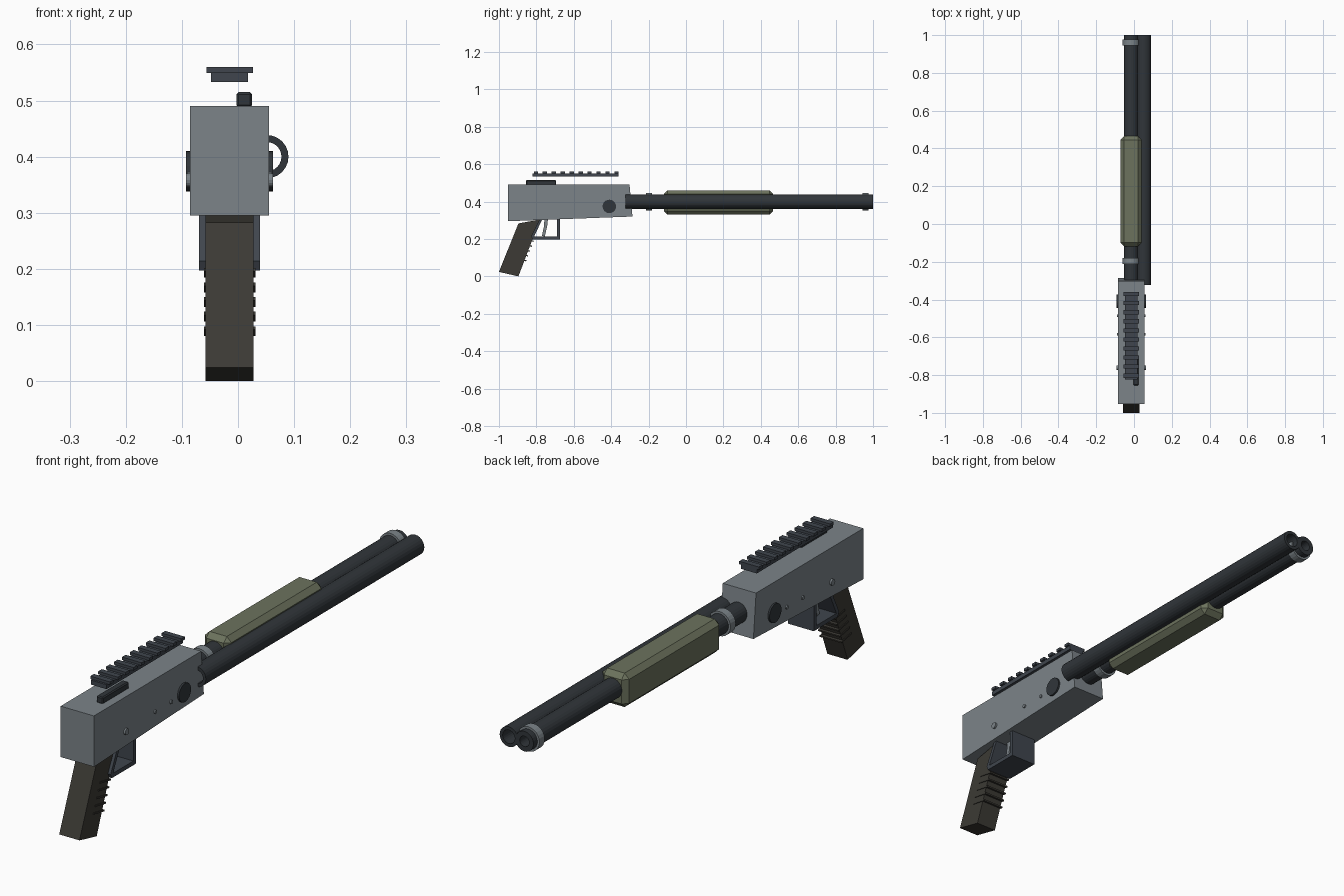
import bpy, bmesh, math
from mathutils import Matrix, Vector

if "Cube" in bpy.data.objects:
    bpy.data.objects.remove(bpy.data.objects["Cube"])

CX = -0.015   # centre plane of the body
BORE_Z = 0.4  # height of both tubes


def material(name, rgb):
    m = bpy.data.materials.new(name)
    m.diffuse_color = (*rgb, 1)
    m.use_nodes = True
    m.node_tree.nodes["Principled BSDF"].inputs["Base Color"].default_value = m.diffuse_color
    return m


STEEL = material("grey_steel", (0.20, 0.23, 0.25))
DARK = material("dark_steel", (0.03, 0.036, 0.042))
RAIL = material("rail_steel", (0.05, 0.06, 0.075))
OLIVE = material("olive", (0.15, 0.17, 0.11))
GRIP = material("dark_grip", (0.045, 0.042, 0.035))


def finish(name, bm, mat, bevel=0):
    bmesh.ops.recalc_face_normals(bm, faces=bm.faces)
    me = bpy.data.meshes.new(name)
    bm.to_mesh(me)
    bm.free()
    me.materials.append(mat)
    ob = bpy.data.objects.new(name, me)
    bpy.context.collection.objects.link(ob)
    if bevel:
        mod = ob.modifiers.new("bevel", 'BEVEL')
        mod.width, mod.segments = bevel, 1
    return ob


def box(name, lo, hi, mat, bevel=0, tilt=0):
    bm = bmesh.new()
    lo, hi = Vector(lo), Vector(hi)
    bmesh.ops.create_cube(bm, size=1, matrix=Matrix.Translation((lo + hi) / 2)
                          @ Matrix.Rotation(tilt, 4, 'X') @ Matrix.Diagonal((*(hi - lo), 1)))
    return finish(name, bm, mat, bevel)


def prism(name, profile, width, mat):
    """Side profile of (y, z) points, extruded evenly about the centre plane."""
    bm = bmesh.new()
    face = bm.faces.new([bm.verts.new((CX - width / 2, y, z)) for y, z in profile])
    out = bmesh.ops.extrude_face_region(bm, geom=[face])
    verts = [v for v in out["geom"] if isinstance(v, bmesh.types.BMVert)]
    bmesh.ops.translate(bm, verts=verts, vec=(width, 0, 0))
    return finish(name, bm, mat)


def tube(name, x, y0, y1, outer, inner, mat, sides=24):
    """Open pipe along y."""
    bm = bmesh.new()
    rings = []
    for r, y in ((outer, y0), (outer, y1), (inner, y1), (inner, y0)):
        rings.append([bm.verts.new((x + r * math.cos(a), y, BORE_Z + r * math.sin(a)))
                      for a in (2 * math.pi * i / sides for i in range(sides))])
    for k in range(4):
        a, b = rings[k], rings[(k + 1) % 4]
        for i in range(sides):
            j = (i + 1) % sides
            bm.faces.new((a[i], a[j], b[j], b[i]))
    return finish(name, bm, mat)


def cross_pin(name, y, z, r, width, mat, sides=20):
    """Cylinder running right through the receiver along x."""
    bm = bmesh.new()
    bmesh.ops.create_cone(bm, cap_ends=True, segments=sides, radius1=r, radius2=r, depth=width,
                          matrix=Matrix.Translation((CX, y, z)) @ Matrix.Rotation(math.pi / 2, 4, 'Y'))
    return finish(name, bm, mat)


# receiver
prism("receiver", [(-0.952, 0.49), (-0.302, 0.49), (-0.286, 0.32), (-0.952, 0.295)], 0.141, STEEL)
cross_pin("pivot_disc", -0.41, 0.374, 0.036, 0.155, DARK, 24)
cross_pin("rear_pin", -0.76, 0.358, 0.012, 0.155, STEEL, 16)
for i, y in enumerate((-0.583, -0.486)):
    cross_pin(f"small_pin_{i}", y, 0.366, 0.007, 0.151, STEEL, 12)

# top catch and raised rail
box("top_catch", (-0.003, -0.855, 0.488), (0.025, -0.695, 0.515), DARK, 0.004)
box("rail_base", (CX - 0.033, -0.822, 0.533), (CX + 0.033, -0.36, 0.55), RAIL)
for i in range(10):
    y = -0.803 + i * 0.048
    box(f"rail_tooth_{i}", (CX - 0.0415, y - 0.011, 0.549), (CX + 0.0415, y + 0.011, 0.56), RAIL)

# barrel, side tube and clamping collars
tube("barrel", CX, -0.32, 1.0, 0.0385, 0.02, DARK)
tube("side_tube", 0.0515, -0.323, 1.0, 0.0385, 0.026, DARK)
for i, y in enumerate((-0.197, 0.96)):
    tube(f"collar_{i}", CX, y - 0.016, y + 0.016, 0.047, 0.037, STEEL)

# forend
box("forend", (CX - 0.056, -0.118, 0.33), (CX + 0.056, 0.465, 0.46), OLIVE, 0.019)

# pistol grip with finger ridges
prism("grip", [(-0.896, 0.283), (-0.82, 0.297), (-0.78, 0.305), (-0.896, 0), (-1.0, 0.024)], 0.086, GRIP)
for i in range(5):
    z = 0.193 - i * 0.026
    y = -0.896 + z * 0.38
    box(f"grip_ridge_{i}", (CX - 0.046, y - 0.055, z - 0.003), (CX + 0.046, y + 0.009, z + 0.003),
        GRIP, tilt=-0.18)

# trigger guard: wide strap bent down, forward and up
prism("trigger_guard", [(-0.785, 0.302), (-0.828, 0.214), (-0.82, 0.197), (-0.675, 0.197),
                        (-0.675, 0.31), (-0.69, 0.31), (-0.69, 0.213), (-0.812, 0.213),
                        (-0.77, 0.302)], 0.109, RAIL)

# trigger
prism("trigger", [(-0.757, 0.305), (-0.738, 0.305), (-0.742, 0.27), (-0.755, 0.213),
                  (-0.77, 0.217), (-0.759, 0.27)], 0.025, STEEL)
